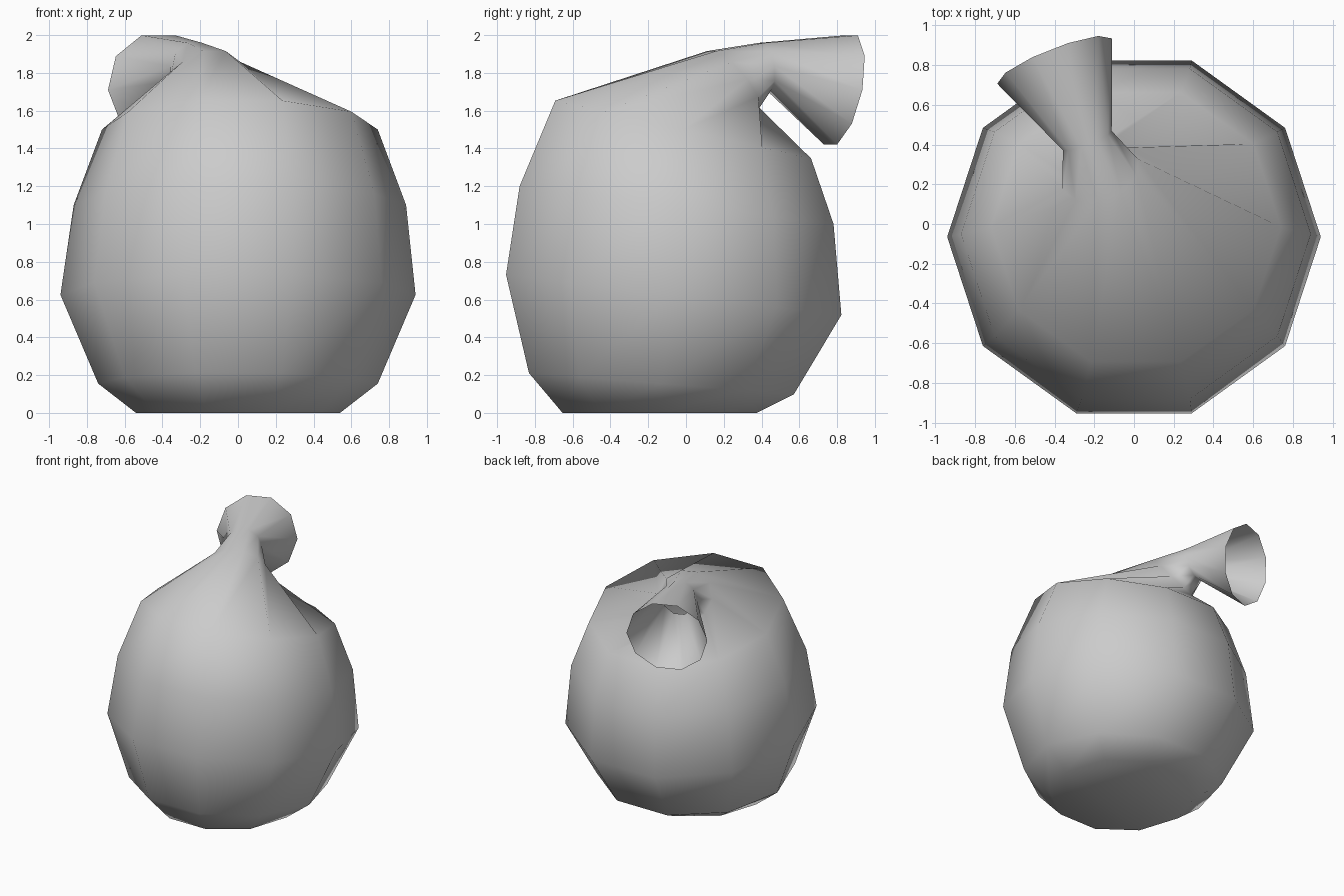
import bpy, bmesh
from math import cos, sin, tau
from mathutils import Vector

if "Cube" in bpy.data.objects:
    bpy.data.objects.remove(bpy.data.objects["Cube"])

SIDES = 10
# rings: centre, radius, facing direction
RINGS = [
    ((0, -0.14, 0.00), 0.54, (0, 0, 1)),             # base
    ((0, -0.13, 0.155), 0.74, (0, 0.08, 1)),
    ((0, -0.065, 0.625), 0.94, (0, 0.12, 1)),         # belly
    ((0.01, -0.05, 1.10), 0.88, (0, 0.12, 1)),
    ((0.01, -0.015, 1.50), 0.73, (0, 0.226, 1)),      # shoulder
    ((-0.17, 0.25, 1.765), 0.205, (-0.3, 0.74, 0.66)),  # gathered cloth
    ((-0.235, 0.42, 1.835), 0.132, (-0.35, 0.9, 0.15)),  # tied neck
    ((-0.40, 0.82, 1.71), 0.31, (-0.36, 0.91, -0.2)),    # open mouth
]


def ring(bm, centre, radius, facing):
    n = Vector(facing).normalized()
    # horizontal axis keeps every ring aligned with the one below
    u = Vector((n.y, -n.x, 0)) if abs(n.x) > 1e-4 else Vector((1, 0, 0))
    u.normalize()
    v = n.cross(u)
    return [bm.verts.new(Vector(centre) + radius * (u * cos(tau * i / SIDES) + v * sin(tau * i / SIDES)))
            for i in range(SIDES)]


# sack: lofted rings, closed base, hollow flared mouth
bm = bmesh.new()
loops = [ring(bm, *r) for r in RINGS]
bm.faces.new(list(reversed(loops[0])))
for a, b in zip(loops, loops[1:]):
    for i in range(SIDES):
        j = (i + 1) % SIDES
        bm.faces.new((a[i], a[j], b[j], b[i]))
for f in bm.faces:
    f.smooth = True
mesh = bpy.data.meshes.new("tied_sack")
bm.to_mesh(mesh)
bm.free()
sack = bpy.data.objects.new("tied_sack", mesh)
bpy.context.collection.objects.link(sack)
